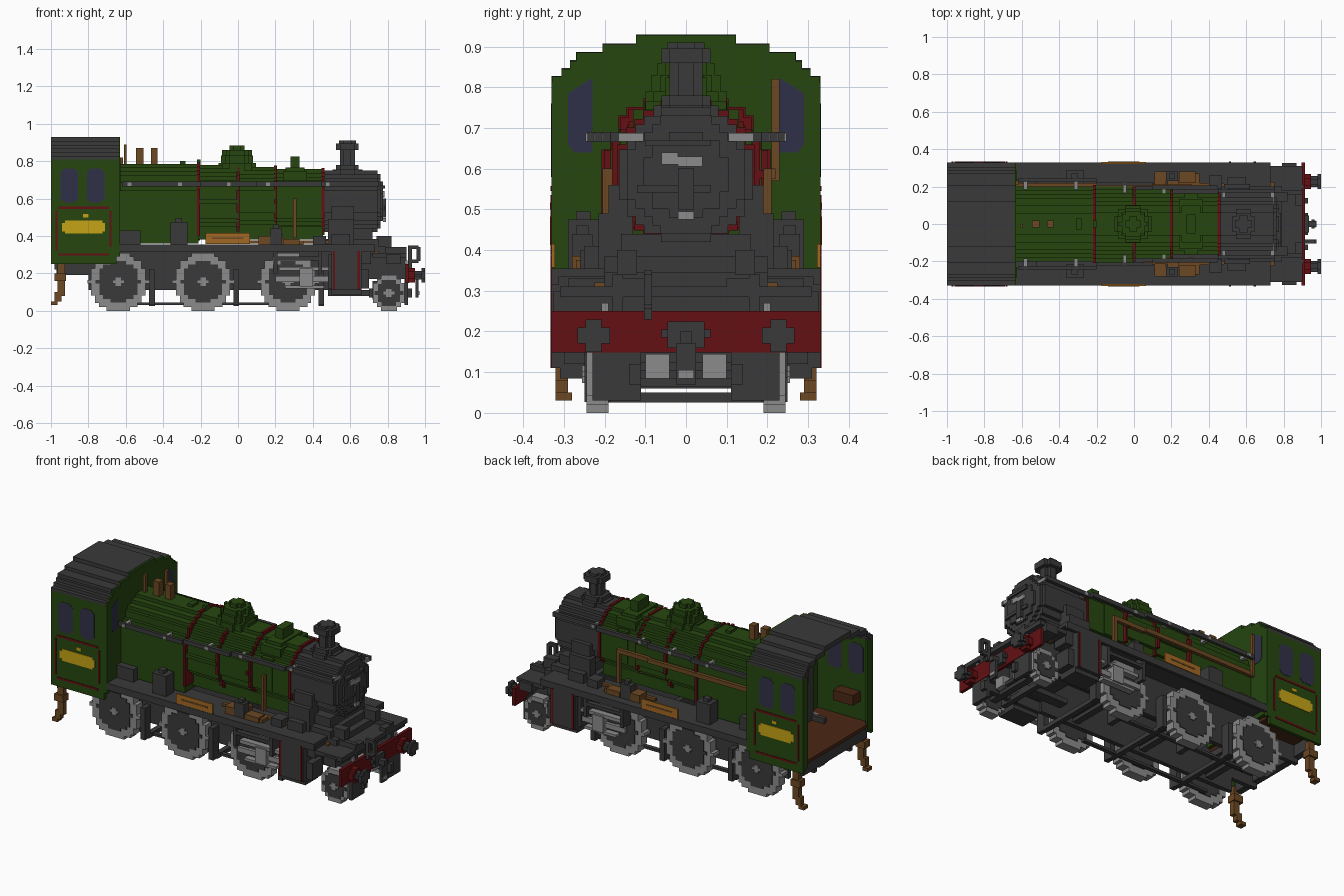
import bpy, bmesh, math

cube = bpy.data.objects.get("Cube")
if cube:
    bpy.data.objects.remove(cube, do_unlink=True)

# Colours (linear)
MATS = {}
for key, name, c in [
        ("green", "Dark Green", (.019, .061, .005)), ("grey", "Charcoal", (.042, .042, .042)),
        ("red", "Deep Red", (.125, .005, .006)), ("yellow", "Yellow", (.56, .37, .008)),
        ("brass", "Brass", (.36, .14, .017)), ("bronze", "Bronze", (.15, .065, .016)),
        ("steel", "Light Steel", (.26, .26, .26)), ("glass", "Blue Glass", (.03, .03, .065)),
        ("wood", "Wood Brown", (.07, .02, .007))]:
    m = bpy.data.materials.new(name)
    m.use_nodes = True
    m.diffuse_color = (*c, 1)
    m.node_tree.nodes["Principled BSDF"].inputs["Base Color"].default_value = (*c, 1)
    MATS[key] = m


def finish(name, bm, mat):
    bmesh.ops.recalc_face_normals(bm, faces=bm.faces)
    me = bpy.data.meshes.new(name)
    bm.to_mesh(me)
    bm.free()
    me.materials.append(MATS[mat])
    ob = bpy.data.objects.new(name, me)
    bpy.context.collection.objects.link(ob)
    return ob


def boxes(name, mat, items, mirror=False):
    """Boxes given as (x0, x1, y0, y1, z0, z1), optionally repeated across y = 0."""
    bm = bmesh.new()
    for x0, x1, y0, y1, z0, z1 in items:
        for s in ((1, -1) if mirror else (1,)):
            vs = bmesh.ops.create_cube(bm, size=1)["verts"]
            for v in vs:
                v.co = ((x0 + x1) / 2 + v.co.x * (x1 - x0),
                        s * ((y0 + y1) / 2 + v.co.y * (y1 - y0)),
                        (z0 + z1) / 2 + v.co.z * (z1 - z0))
    return finish(name, bm, mat)


def prisms(name, mat, items, axis):
    """Extrude outlines along an axis; each item is (outline, start, end)."""
    bm = bmesh.new()
    for pts, a, b in items:
        def place(t):
            return [bm.verts.new({"x": (t, u, w), "y": (u, t, w), "z": (u, w, t)}[axis]) for u, w in pts]
        lo, hi = place(a), place(b)
        n = len(pts)
        bm.faces.new(lo)
        bm.faces.new(hi[::-1])
        for i in range(n):
            bm.faces.new((lo[i], lo[(i + 1) % n], hi[(i + 1) % n], hi[i]))
    return finish(name, bm, mat)


def disc(r, cu=0.0, cw=0.0, v=.0205):
    """Stair-stepped circle outline."""
    n = max(3, round(2 * r / v))
    v = 2 * r / n
    right = []
    for i in range(n):
        z = -r + v * (i + .5)
        h = max(v, round(math.sqrt(r * r - z * z) / v) * v)
        for zz in (z - v / 2, z + v / 2):
            if len(right) > 1 and abs(right[-1][0] - h) < 1e-6 and abs(right[-2][0] - h) < 1e-6:
                right.pop()
            right.append((h, zz))
    pts = right + [(-h, z) for h, z in reversed(right)]
    return [(cu + a, cw + b) for a, b in pts]


# Boiler, tapering toward the smokebox
CZ = .585
prisms("boiler", "green", [(disc(r, 0, CZ), a, b) for r, a, b in
       ((.2, -.63, -.21), (.195, -.21, 0), (.185, 0, .2), (.172, .2, .455))], "x")
boxes("firebox_sides", "green", [(-.63, -.21, -.2, .2, .36, CZ), (-.21, .455, -.13, .13, .38, .45)])
prisms("boiler_bands", "red", [(disc(r, 0, CZ), x - .008, x + .008) for r, x in
       ((.208, -.21), (.201, 0), (.192, .2), (.179, .455))], "x")
boxes("firebox_band_legs", "red", [(-.218, -.202, -.208, .208, .4, CZ)])

# Smokebox, door and fittings
prisms("smokebox", "grey", [(disc(.165, 0, CZ), .463, .745), (disc(.145, 0, CZ), .745, .762),
                            (disc(.105, 0, CZ), .762, .775)], "x")
boxes("door_hinges", "grey", [(.77, .785, -.12, .06, .54, .56), (.77, .785, -.1, .06, .655, .67),
                              (.77, .79, -.02, .02, .5, .6)])
boxes("door_plate", "steel", [(.775, .783, -.06, -.02, .61, .64), (.775, .783, -.02, .04, .605, .63),
                              (.775, .79, -.02, .02, .475, .495)])
boxes("smokebox_saddle", "grey", [(.5, .72, -.16, .16, .34, .44), (.47, .75, -.2, .2, .34, .385)])
boxes("steam_pipes", "grey", [(.5, .62, .13, .19, .4, .56), (.48, .62, .16, .215, .34, .49),
                              (.5, .6, .2, .25, .34, .41)], True)

# Chimney, dome and top feed
prisms("chimney", "grey", [(disc(r, .585, 0), a, b) for r, a, b in
       ((.08, .72, .755), (.06, .755, .78), (.04, .78, .86), (.06, .86, .895), (.045, .895, .91))], "z")
prisms("dome", "green", [(disc(r, -.005, 0), a, b) for r, a, b in
       ((.1, .74, .79), (.085, .79, .83), (.07, .83, .86), (.04, .86, .885))], "z")
boxes("top_feed", "green", [(.24, .37, -.13, .13, .67, .745), (.255, .355, -.1, .1, .7, .765),
                            (.28, .33, -.05, .05, .74, .825), (.27, .34, -.165, .165, .5, .69)])
boxes("washout_caps", "green", [(-.31, -.28, -.03, .03, .78, .8), (-.22, -.2, -.02, .02, .78, .81)])
boxes("safety_valves", "bronze", [(-.545, -.505, -.02, .02, .78, .87), (-.465, -.43, -.02, .02, .78, .87),
                                  (-.61, -.595, -.02, 0, .78, .89)])

# Handrails following the taper, with steel knobs
boxes("handrails", "grey", [(-.62, -.2, .225, .242, .665, .69), (-.2, .1, .205, .225, .665, .69),
                            (.1, .45, .185, .205, .665, .69), (.45, .75, .165, .185, .665, .69)], True)
boxes("handrail_knobs", "steel", [(x - .01, x + .01, y - .05, y + .012, .667, .687) for x, y in
                                  ((-.58, .235), (-.31, .235), (-.05, .215), (.16, .195), (.48, .175), (.74, .155))], True)

# Pipework
boxes("left_pipe", "bronze", [(-.63, .1, .2, .22, .575, .6), (.1, .31, .19, .21, .575, .6),
                              (.29, .31, .19, .21, .4, .6), (-.63, -.615, .21, .23, .57, .82)])
boxes("right_pipe", "bronze", [(.295, .312, -.205, -.18, .39, .6)])
boxes("lower_pipes", "bronze", [(.05, .48, .2, .22, .36, .375), (.26, .35, .22, .27, .355, .375)], True)

# Cab shell
boxes("cab_sides", "green", [(-1, -.63, .31, .33, .29, .81), (-1, -.65, .31, .33, .25, .29),
                             (-1, -.985, .28, .31, .27, .81)], True)
STEPS = [(.123, .93), (.205, .907), (.27, .887), (.285, .867), (.306, .847), (.33, .828)]
side = []
for i, (h, z) in enumerate(STEPS):
    side += [(h, z), (h, STEPS[i + 1][1] if i < len(STEPS) - 1 else .31)]
outline = side + [(-h, z) for h, z in reversed(side)]
prisms("cab_front", "green", [([(h * .998, z - .002) for h, z in outline], -.65, -.63)], "x")
roof, prev = [], 0
for h, z in STEPS:
    roof.append((-1, -.642, prev, h, z - .03, z))
    prev = h
boxes("cab_roof", "grey", roof, True)
boxes("cab_floor", "wood", [(-.995, -.65, -.31, .31, .29, .31)])
boxes("rear_beam", "grey", [(-.98, -.94, -.3, .3, .22, .29), (-.93, -.65, -.18, .18, .25, .288)])
boxes("backhead", "grey", [(-.72, -.65, -.17, .17, .31, .7)])
boxes("backhead_fittings", "bronze", [(-.735, -.72, -.1, -.06, .55, .62), (-.735, -.72, .06, .1, .55, .62),
                                      (-.735, -.72, -.05, .05, .38, .45)])
boxes("cab_seats", "wood", [(-.93, -.8, .24, .31, .42, .48)], True)


# Cab windows, inside and out
def rounded(x0, x1, z0, z1, c=.02):
    return [(x0 + c, z0), (x1 - c, z0), (x1, z0 + c), (x1, z1 - c), (x1 - c, z1), (x0 + c, z1), (x0, z1 - c), (x0, z0 + c)]


prisms("side_windows", "glass", [(rounded(a, b, .58, .76), s * t, s * (t + .004)) for a, b in
       ((-.95, -.855), (-.807, -.715)) for s in (1, -1) for t in (.328, .308)], "y")
pane = [(.23, .64), (.275, .64), (.29, .66), (.29, .785), (.235, .82), (.23, .82)]
prisms("front_windows", "glass", [([(s * y, z) for y, z in pane], x, x + .004) for s in (1, -1)
       for x in (-.632, -.652)], "x")

# Cab side lining and number plate
boxes("cab_lining", "red", [(-.96, -.69, .329, .333, .545, .557), (-.96, -.69, .329, .333, .295, .307),
                            (-.975, -.965, .329, .333, .32, .535), (-.687, -.677, .329, .333, .34, .535)], True)
boxes("cab_plates", "yellow", [(-.94, -.71, .329, .334, .425, .47), (-.925, -.725, .329, .334, .412, .483),
                               (-.83, -.8, .329, .334, .5, .517)], True)
boxes("cab_steps", "bronze", [(-.965, -.925, .29, .32, .08, .25), (-.98, -.92, .28, .33, .16, .2),
                              (-.98, -.945, .29, .32, .05, .1), (-1, -.965, .28, .32, .03, .05)], True)

# Running boards, frames and front platform
boxes("running_boards", "grey", [(-.63, .73, .13, .33, .335, .355), (-.63, .73, .312, .33, .315, .345)], True)
boxes("main_frames", "grey", [(-.8, .5, .155, .18, .11, .34), (.5, .9, .155, .18, .17, .34),
                              (-.97, -.8, .155, .18, .19, .3)], True)
boxes("frame_stretchers", "grey", [(.72, .9, -.31, .31, .285, .31), (.7, .79, -.2, .2, .3, .345),
                                   (.47, .72, -.17, .17, .2, .34), (.79, .87, -.325, .325, .25, .3),
                                   (-.45, -.42, -.16, .16, .2, .3), (.02, .05, -.16, .16, .2, .3)])
boxes("front_braces", "grey", [(.74, .82, .12, .17, .34, .4), (.86, .9, .1, .16, .3, .33)], True)
boxes("name_plates", "brass", [(-.175, .065, .322, .331, .357, .415)], True)
boxes("name_plate_lines", "bronze", [(-.14, .03, .33, .333, .383, .392)], True)
boxes("lubricators", "grey", [(-.36, -.27, .215, .29, .355, .475), (-.335, -.3, .235, .27, .475, .495),
                              (.17, .235, .23, .28, .355, .44), (.19, .22, .24, .27, .44, .46),
                              (-.63, -.52, .19, .24, .355, .43), (.4, .47, .19, .26, .355, .4)], True)
boxes("board_fittings", "bronze", [(.11, .17, .21, .28, .355, .4), (.24, .33, .22, .28, .355, .385),
                                   (.18, .24, .2, .23, .355, .41)], True)

# Wheels and axles
rims, faces, hubs, axles = [], [], [], []
for x, r in ((-.64, .155), (-.187, .155), (.267, .155), (.807, .095)):
    for s in (1, -1):
        rims.append((disc(r, x, r), s * .19, s * .245))
        faces.append((disc(r * .72, x, r), s * .186, s * .249))
        hubs.append((disc(.022, x, r, .015), s * .249, s * .256))
    axles.append((disc(.03, x, r), -.19, .19))
prisms("wheel_rims", "steel", rims, "y")
prisms("wheel_centres", "grey", faces, "y")
prisms("wheel_hubs", "steel", hubs, "y")
prisms("axles", "grey", axles, "y")

# Brake gear
boxes("brake_rods", "grey", [(-.62, .22, .14, .165, .03, .045)], True)
boxes("brake_hangers", "grey", [(x, x + .03, .185, .24, .03, .22) for x in (-.475, -.025, .43)], True)
boxes("brake_beams", "grey", [(x, x + .03, -.2, .2, .025, .05) for x in (-.475, -.025, .43)])

# Cylinders and motion
boxes("cylinders", "grey", [(.5, .66, .17, .33, .11, .335), (.5, .66, .19, .31, .085, .11),
                            (.66, .7, .2, .3, .12, .22), (.66, .71, .2, .29, .25, .33),
                            (.48, .5, .21, .3, .12, .3)], True)
boxes("cylinder_lining", "red", [(x, x + .012, .329, .333, .11, .32) for x in (.507, .64)], True)
boxes("slide_bars", "steel", [(.22, .49, .262, .3, .215, .235), (.25, .46, .262, .3, .12, .135),
                              (.2, .48, .27, .29, .155, .185), (.33, .4, .26, .31, .13, .225)], True)
boxes("motion_brackets", "grey", [(.19, .21, .25, .32, .2, .34), (.43, .45, .25, .32, .2, .34),
                                  (.19, .45, .29, .32, .27, .29)], True)
boxes("pony_truck", "grey", [(.7, .93, .11, .14, .07, .12), (.89, .91, .11, .23, .03, .17)], True)
boxes("pony_beam", "grey", [(.72, .75, -.19, .19, .06, .16), (.48, .74, -.03, .03, .08, .11)])
boxes("pony_springs", "steel", [(.75, .86, .04, .1, .085, .145)], True)

# Buffer beam, buffers and coupling
boxes("buffer_beam", "red", [(.895, .913, -.33, .33, .148, .25)])
for label, mat, spec in (("buffer_housings", "red", ((.04, .91, .945),)),
                         ("buffer_heads", "grey", ((.022, .945, .98), (.04, .98, 1.0)))):
    prisms(label, mat, [(disc(r, s * .227, .19), a, b) for r, a, b in spec for s in (1, -1)], "x")
boxes("coupling", "grey", [(.91, .935, -.045, .045, .16, .225), (.93, .975, -.015, .015, .17, .2),
                           (.95, .965, -.025, .025, .07, .17), (.91, .93, -.06, .06, .185, .205)])
boxes("coupling_link", "steel", [(.955, .97, -.02, .02, .085, .105)])
boxes("vacuum_hose", "grey", [(.91, .93, -.103, -.083, .23, .35), (.93, .965, -.103, -.083, .33, .35),
                              (.955, .975, -.103, -.083, .265, .34), (.93, .965, -.103, -.083, .255, .275)])
boxes("lamp_irons", "steel", [(.89, .905, .19, .208, .25, .27)], True)
boxes("platform_fittings", "bronze", [(.73, .75, .19, .225, .285, .32)], True)
